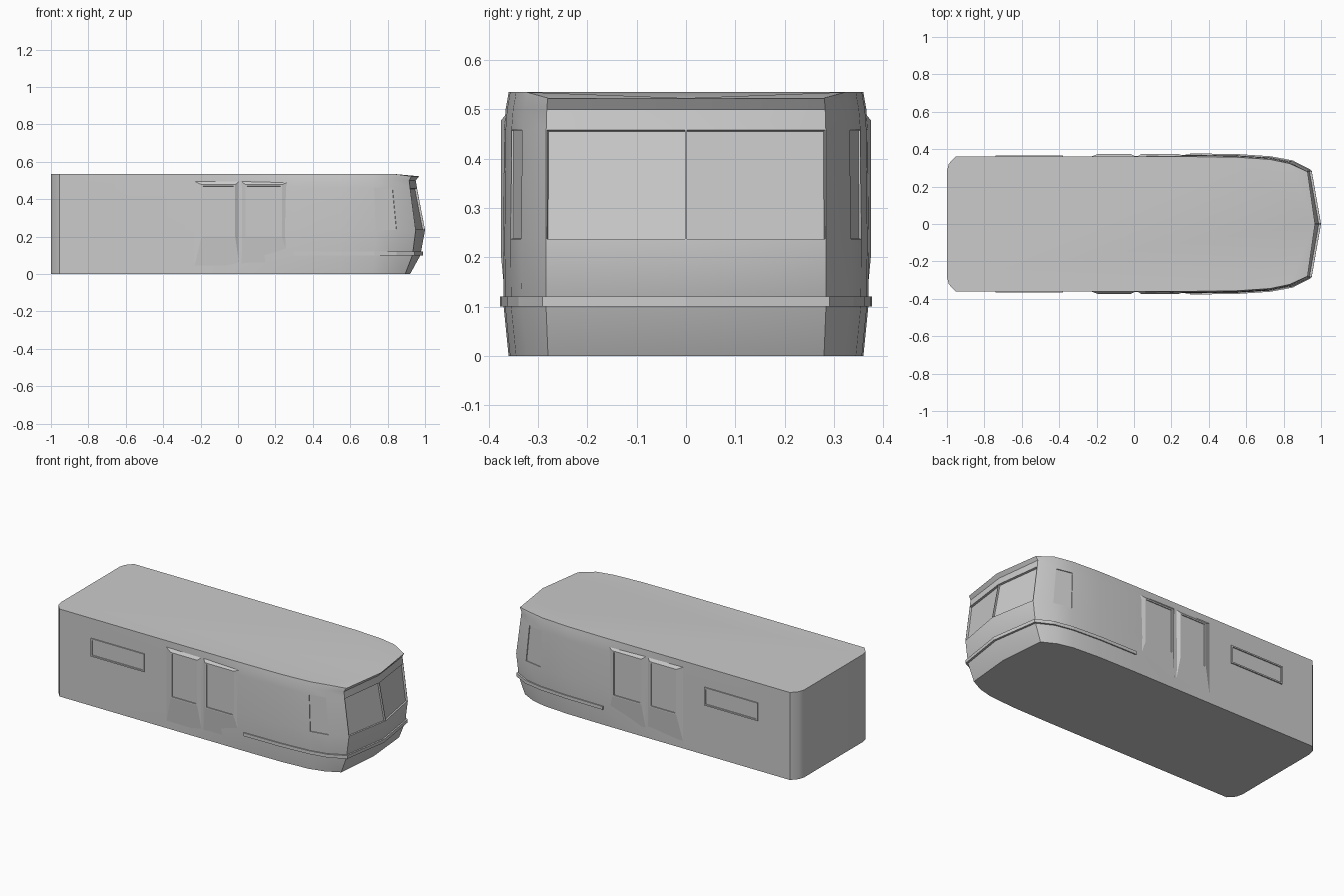
import bpy, bmesh

if "Cube" in bpy.data.objects:
    bpy.data.objects.remove(bpy.data.objects["Cube"])


def finish(name, bm, mirror=False, smooth=None):
    bmesh.ops.recalc_face_normals(bm, faces=bm.faces)
    me = bpy.data.meshes.new(name)
    bm.to_mesh(me)
    bm.free()
    ob = bpy.data.objects.new(name, me)
    bpy.context.collection.objects.link(ob)
    bpy.ops.object.select_all(action='DESELECT')
    bpy.context.view_layer.objects.active = ob
    ob.select_set(True)
    if smooth:
        bpy.ops.object.shade_smooth_by_angle(angle=smooth)
    if mirror:
        m = ob.modifiers.new("Mirror", 'MIRROR')
        m.use_axis = (False, True, False)
    return ob


def outline(d, b):
    """Closed plan outline: d moves the nose in x, b widens the cab."""
    half = [(-1, .285), (-.99, .322), (-.955, .36), (-.2, .36), (.05, .36 + b * .3),
            (.3, .36 + b), (.55, .357 + b), (.735 + d * .2, .345 + b),
            (.85 + d * .5, .323 + b), (.95 + d * .7, .28 + b * .4)]
    return half + [(1 + d, 0)] + [(x, -y) for x, y in reversed(half)]


# Body shell lofted from plan outlines: (height, nose shift, widening)
LEVELS = [(0, -.08, 0), (.1, -.025, .01), (.235, 0, .011), (.46, -.043, .009),
          (.5, -.05, .006), (.522, -.032, .002), (.535, -.035, 0)]
bm = bmesh.new()
rings = []
for z, d, b in LEVELS:
    rings.append([bm.verts.new((x, y, z - (.012 if z > .53 and x > .88 else 0)))
                  for x, y in outline(d, b)])
n = len(rings[0])
glass = {}
for k in range(len(rings) - 1):
    for i in range(n):
        j = (i + 1) % n
        f = bm.faces.new((rings[k][i], rings[k][j], rings[k + 1][j], rings[k + 1][i]))
        if k == 2:
            glass[i] = f
bm.faces.new(rings[0])
bm.faces.new(rings[-1])
bmesh.ops.recalc_face_normals(bm, faces=bm.faces)

# Windscreen halves and cab side windows recessed into the shell
for faces, depth in (([glass[9], glass[10]], -.012), ([glass[7], glass[12]], -.004)):
    bmesh.ops.inset_individual(bm, faces=faces, thickness=.003)
    bmesh.ops.inset_individual(bm, faces=faces, thickness=.001, depth=depth)
finish("body", bm, smooth=.5)

# Bumper rail around the nose
bm = bmesh.new()
pts = [(x + (.008 if x > .8 else 0), y + (.007 if y > 0 else -.007 if y < 0 else 0))
       for x, y in outline(-.02, .01) if x >= .29]
face = bm.faces.new([bm.verts.new((x, y, .1)) for x, y in pts])
top = bmesh.ops.extrude_face_region(bm, geom=[face])
bmesh.ops.translate(bm, vec=(0, 0, .02),
                    verts=[v for v in top['geom'] if isinstance(v, bmesh.types.BMVert)])
finish("bumper_rail", bm)


def panel(name, base, front, y0, y1, rim, depth):
    """Raised frame on the side wall with a recessed pane; mirrored across y."""
    bm = bmesh.new()
    loops = []
    for (xa, xb, za, zb), y in ((base, y0), (front, y1)):
        loops.append([bm.verts.new((x, -y, z))
                      for x, z in ((xa, za), (xb, za), (xb, zb), (xa, zb))])
    for i in range(4):
        j = (i + 1) % 4
        bm.faces.new((loops[0][i], loops[0][j], loops[1][j], loops[1][i]))
    pane = bm.faces.new(loops[1])
    bmesh.ops.recalc_face_normals(bm, faces=bm.faces)
    pane.normal_update()
    if pane.normal.y > 0:
        bmesh.ops.reverse_faces(bm, faces=bm.faces)
    bmesh.ops.inset_individual(bm, faces=[pane], thickness=rim)
    bmesh.ops.inset_individual(bm, faces=[pane], thickness=.0005, depth=-depth)
    finish(name, bm, mirror=True)


# Rear side windows
r = (-.74, -.38, .305, .415)
panel("side_window", r, r, .35, .367, .012, .006)

# Door leaves, bulging out of the wall and fading towards the floor
panel("door_leaf_rear", (-.24, .012, .01, .5), (-.195, -.015, .2, .478), .357, .373, .012, .005)
panel("door_leaf_front", (.012, .29, .01, .5), (.04, .235, .2, .478), .357, .375, .012, .005)
